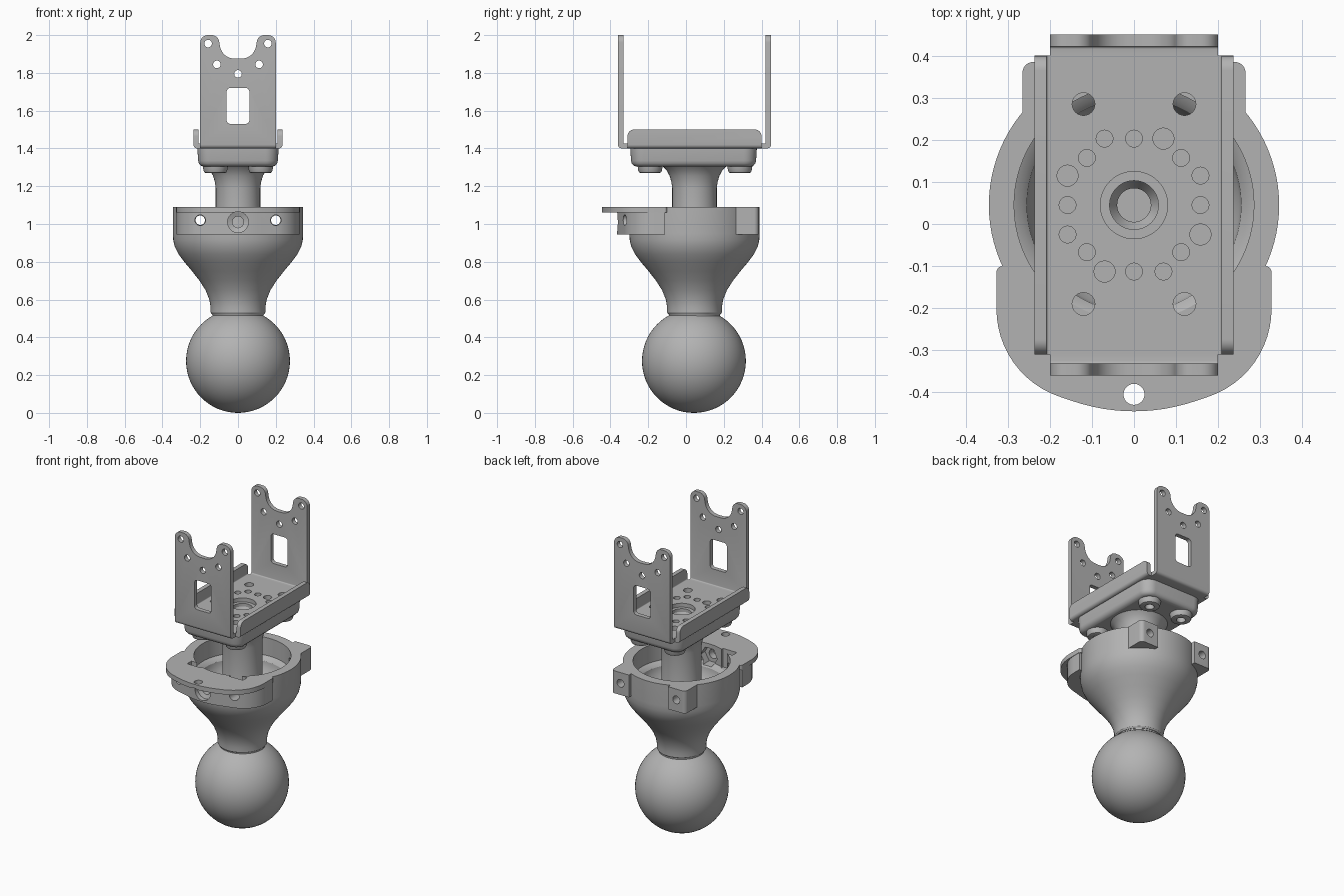
import bpy, bmesh
from math import pi, sin, cos, tan, atan2
from mathutils import Vector

cube = bpy.data.objects.get("Cube")
if cube:
    bpy.data.objects.remove(cube)

grey = bpy.data.materials.new("plain_grey")
grey.use_nodes = True
grey.diffuse_color = (0.45, 0.45, 0.45, 1)
grey.node_tree.nodes["Principled BSDF"].inputs["Base Color"].default_value = grey.diffuse_color

CY = 0.045  # y of the main axis
AXES = {"z": lambda u, v, w: (u, v, w),
        "y": lambda u, v, w: (u, w, v),
        "x": lambda u, v, w: (w, u, v)}


def skin(name, loops):
    """Closed solid through a stack of matching loops."""
    bm = bmesh.new()
    rows = [[bm.verts.new(p) for p in loop] for loop in loops]
    n = len(rows[0])
    for a, b in zip(rows, rows[1:]):
        for i in range(n):
            j = (i + 1) % n
            bm.faces.new((a[i], a[j], b[j], b[i]))
    bm.faces.new(rows[0])
    bm.faces.new(rows[-1])
    bmesh.ops.recalc_face_normals(bm, faces=bm.faces)
    mesh = bpy.data.meshes.new(name)
    bm.to_mesh(mesh)
    bm.free()
    mesh.materials.append(grey)
    obj = bpy.data.objects.new(name, mesh)
    bpy.context.collection.objects.link(obj)
    return obj


def prism(name, outline, lo, hi, axis="z"):
    return skin(name, [[AXES[axis](u, v, w) for u, v in outline] for w in (lo, hi)])


def lathe(name, profile, centre=(0, CY), axis="z", seg=64):
    u, v = centre
    turn = [2 * pi * i / seg for i in range(seg)]
    return skin(name, [[AXES[axis](u + r * cos(t), v + r * sin(t), w) for t in turn]
                       for r, w in profile])


def rod(r, centre, lo, hi, axis="z", seg=24):
    return lathe("cutter", [(r, lo), (r, hi)], centre, axis, seg)


def rounded(points, steps=8):
    """Outline from (u, v, fillet radius) corners."""
    out = []
    for i, (u, v, r) in enumerate(points):
        p = Vector((u, v))
        if r == 0:
            out.append((u, v))
            continue
        a = (Vector(points[i - 1][:2]) - p).normalized()
        b = (Vector(points[(i + 1) % len(points)][:2]) - p).normalized()
        half = a.angle(b) / 2
        c = p + (a + b).normalized() * r / sin(half)
        s, e = p + a * r / tan(half) - c, p + b * r / tan(half) - c
        start = atan2(s.y, s.x)
        sweep = (atan2(e.y, e.x) - start + pi) % (2 * pi) - pi
        for k in range(steps + 1):
            t = start + sweep * k / steps
            out.append((c.x + r * cos(t), c.y + r * sin(t)))
    return out


def mirrored(half):
    """Right half of an outline plus its mirror image."""
    return half + [(-u, v, r) for u, v, r in reversed(half) if u > 0]


def rect(u0, u1, v0, v1, r):
    return rounded([(u0, v0, r), (u1, v0, r), (u1, v1, r), (u0, v1, r)])


def combine(obj, operation, tools):
    for tool in tools:
        mod = obj.modifiers.new("bool", "BOOLEAN")
        mod.operation, mod.solver, mod.object = operation, "EXACT", tool
        bpy.context.view_layer.objects.active = obj
        bpy.ops.object.modifier_apply(modifier=mod.name)
        bpy.data.objects.remove(tool)


def channel(u0, u1, top, thick):
    """U-shaped sheet section with rounded bends."""
    zb = 1.40
    return rounded([(u0, top, 0), (u0, zb, .02), (u1, zb, .02), (u1, top, 0),
                    (u1 - thick, top, 0), (u1 - thick, zb + .025, .006),
                    (u0 + thick, zb + .025, .006), (u0 + thick, top, 0)], 4)


# Ball and neck collar
bpy.ops.mesh.primitive_uv_sphere_add(segments=64, ring_count=32, radius=.275,
                                     location=(0, CY - .003, .275))
ball = bpy.context.object
ball.name = "ball"
ball.data.materials.append(grey)
collar = lathe("neck_collar", [(.125, .47), (.135, .515), (.135, .53)])

# Cup with front flange, front block and rear ears
cup = lathe("cup", [(.138, .522), (.145, .532), (.145, .56), (.152, .60), (.172, .65),
                    (.204, .70), (.243, .75), (.285, .80), (.315, .84), (.335, .88),
                    (.343, .915), (.345, .95), (.345, 1.09)], seg=96)
flange = prism("flange", rounded(mirrored(
    [(0, -.47, .45), (.327, -.36, .22), (.327, -.1, .015)]), 12), 1.06, 1.09)
block = prism("front_block", rounded(mirrored(
    [(0, -.38, .4), (.325, -.29, .17), (.325, -.11, 0)]), 12), .945, 1.075)
ears = [prism("ear", rounded([(s * .14, .2, 0), (s * .265, .2, 0), (s * .265, .385, .025),
                              (s * .14, .385, 0)]), .945, 1.09) for s in (-1, 1)]
combine(cup, "UNION", [block, flange] + ears)

# Cup bore, screw holes and nut pockets
cuts = [lathe("cutter", [(.17, .86), (.225, .875), (.25, .91), (.255, .95), (.268, .965),
                         (.285, .975), (.285, 1.2)], seg=96),
        rod(.025, (0, -.405), 1, 1.2),
        lathe("cutter", [(.055, -.45), (.055, -.335), (.03, -.325), (.03, -.2)],
              (0, 1.01), "y", 32),
        rod(.06, (0, 1.01), -.28, -.15, "y", 6)]
for s in (-1, 1):
    cuts += [rod(.028, (s * .2, 1.02), -.5, -.05, "y"),
             rod(.025, (s * .2, 1.02), .15, .5, "y"),
             prism("cutter", rect(s * .15 - .05, s * .15 + .05, -.235, -.19, .004), .97, 1.2)]
combine(cup, "DIFFERENCE", cuts)

# Head: post, mounting pad and screw bosses
MOUNTS = [(x, y) for x in (-.12, .12) for y in (-.19, .285)]
head = skin("mounting_head", [
    [(u, v + .04, z) for u, v in rect(-.215 + d, .215 - d, -.335 + d, .335 - d, .07 - d)]
    for z, d in [(1.305, .03), (1.309, .018), (1.32, .008), (1.335, .004), (1.40, 0)]])
post = lathe("post", [(.17, .855), (.145, .87), (.127, .895), (.118, .93), (.118, 1.19),
                      (.122, 1.22), (.132, 1.255), (.148, 1.285), (.17, 1.307), (.17, 1.33)])
bosses = [lathe("boss", [(.05, 1.27), (.058, 1.273), (.063, 1.285), (.07, 1.33)], m, seg=32)
          for m in MOUNTS]
combine(head, "UNION", [post] + bosses)
combine(head, "DIFFERENCE", [rod(.027, m, 1.2, 1.5) for m in MOUNTS] + [
    lathe("cutter", [(.04, 1.15), (.04, 1.35), (.058, 1.38), (.058, 1.45)], seg=48)])

# Bracket: tall strap with eared uprights
bracket = prism("bracket", channel(-.36, .45, 2.0, .028), -.3, .3, "x")
upright = prism("cutter", rounded(mirrored(
    [(.2, 1.3, 0), (.2, 2.0, .04), (.105, 2.0, .04), (.085, 1.875, .08)])), -1, 1, "y")
combine(bracket, "INTERSECT", [upright])
holes = [(s * x, z) for s in (-1, 1) for x, z in [(.158, 1.955), (.112, 1.845)]] + [(0, 1.795)]
combine(bracket, "DIFFERENCE", [rod(.02, h, -1, 1, "y") for h in holes]
        + [prism("cutter", rect(-.06, .06, 1.53, 1.72, .02), -1, 1, "y")])

# Bracket: tray with low side lips
tray = prism("tray", channel(-.236, .236, 1.5, .028), -.5, .6, "y")
combine(tray, "INTERSECT", [prism("cutter", rect(-.31, .40, 1.2, 1.5, .035), -1, 1, "x")])
combine(bracket, "UNION", [tray])

# Bracket floor holes: centre, mounts and a four-way ring
pattern = [(0, .158, .02), (.07, .158, .025), (.112, .112, .02), (.158, .07, .02)]
floor_cuts = [rod(.08, (0, CY), 1.3, 1.46, seg=48)] + [rod(.027, m, 1.3, 1.46) for m in MOUNTS]
for k in range(4):
    for x, y, r in pattern:
        for _ in range(k):
            x, y = y, -x
        floor_cuts.append(rod(r, (x, y + CY), 1.3, 1.46))
combine(bracket, "DIFFERENCE", floor_cuts)

# Smooth curved faces, keep machined edges sharp
bpy.ops.object.select_all(action="DESELECT")
for part in (ball, collar, cup, head, bracket):
    part.select_set(True)
bpy.context.view_layer.objects.active = cup
bpy.ops.object.shade_smooth_by_angle(angle=pi / 6)
